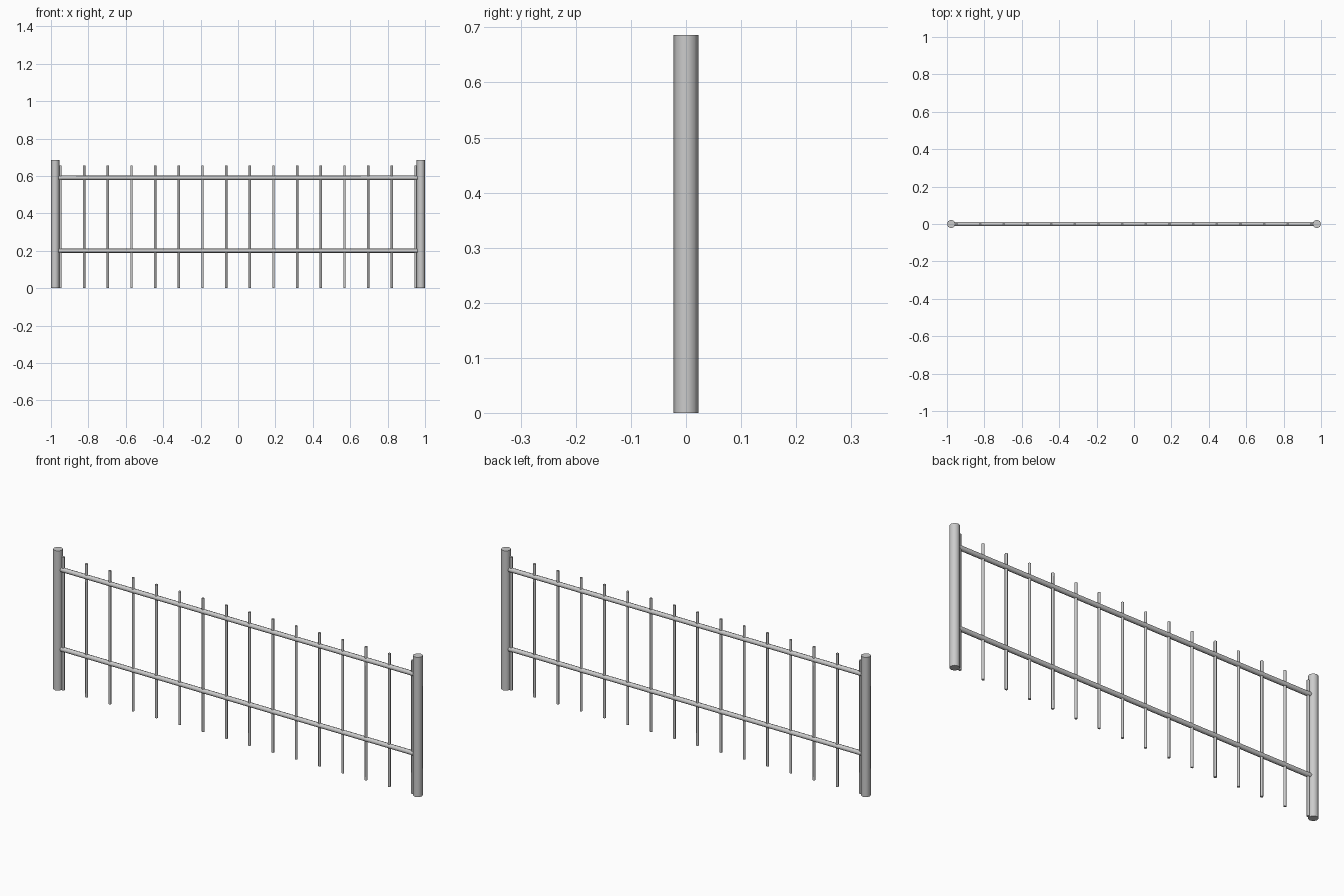
import bpy
import math

cube = bpy.data.objects.get("Cube")
if cube:
    bpy.data.objects.remove(cube, do_unlink=True)

# Single metal colour
metal = bpy.data.materials.new("light grey metal")
metal.use_nodes = True
grey = (0.6, 0.6, 0.6, 1)
metal.diffuse_color = grey
metal.node_tree.nodes["Principled BSDF"].inputs["Base Color"].default_value = grey


def rod(name, radius, length, location, rotation=(0, 0, 0)):
    """Smooth eight-sided rod with flat end caps."""
    bpy.ops.mesh.primitive_cylinder_add(vertices=8, radius=radius, depth=length,
                                        location=location, rotation=rotation)
    obj = bpy.context.object
    obj.name = name
    obj.data.materials.append(metal)
    bpy.ops.object.shade_smooth_by_angle(angle=math.radians(50))
    return obj


# End posts
POST_HEIGHT = 0.686
POST_RADIUS = 0.0225
for side, sign in (("left", 1), ("right", -1)):
    rod(side + "_post", POST_RADIUS, POST_HEIGHT,
        (sign * (1 - POST_RADIUS), 0, POST_HEIGHT / 2))

# Horizontal rails
for name, z in (("lower_rail", 0.2), ("upper_rail", 0.59)):
    rod(name, 0.0115, 1.92, (0, 0, z), (0, math.pi / 2, 0))

# Evenly spaced upright bars
BARS = 16
SPAN = 0.949
BAR_HEIGHT = 0.655
for i in range(BARS):
    x = -SPAN + 2 * SPAN * i / (BARS - 1)
    rod(f"bar_{i + 1}", 0.0065, BAR_HEIGHT, (x, 0, BAR_HEIGHT / 2))
